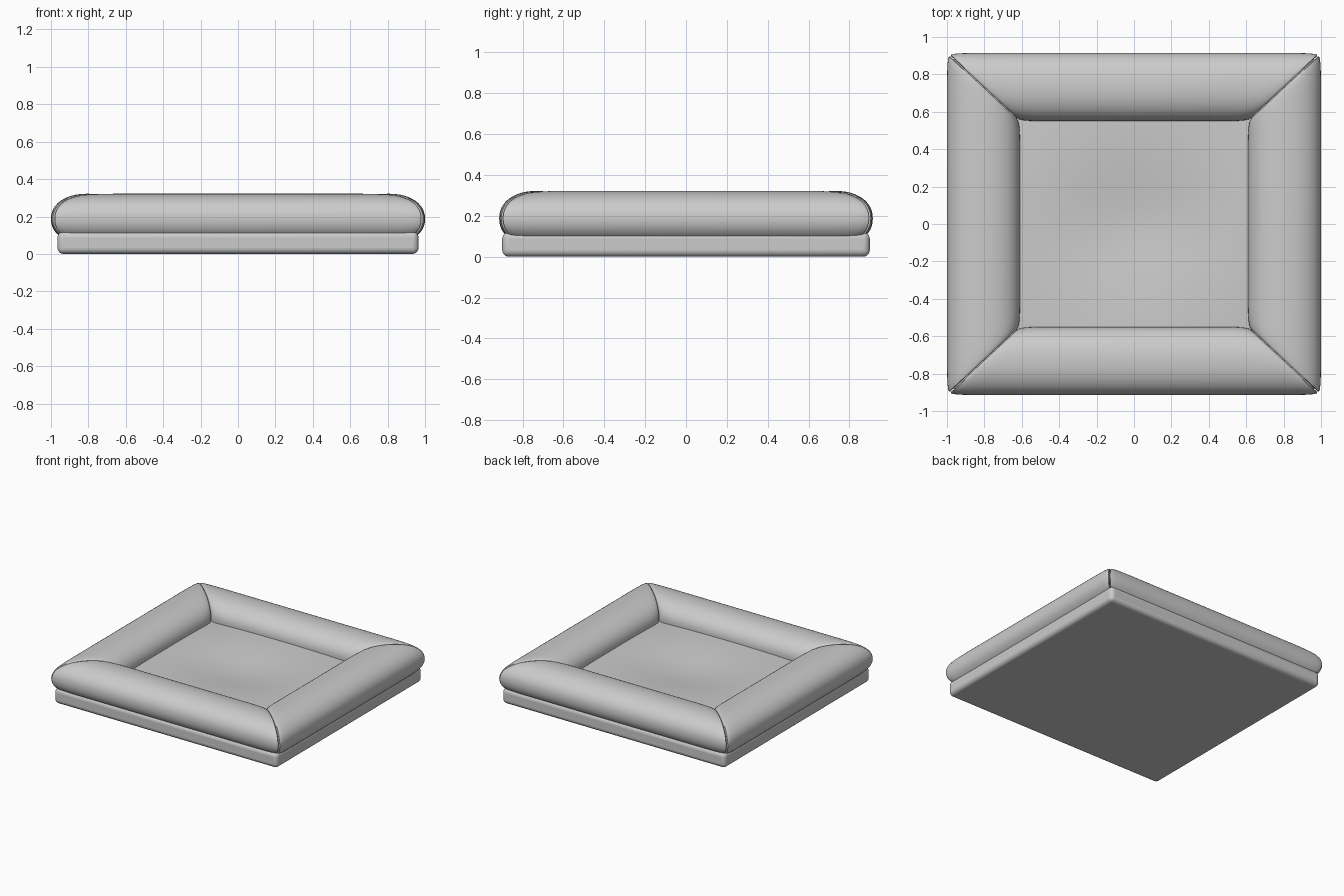
import bpy, bmesh, math

if "Cube" in bpy.data.objects:
    bpy.data.objects.remove(bpy.data.objects["Cube"])

HX, HY = 1.0, 0.915      # outer half sizes of the bolster ring
WX, WY = 0.39, 0.365     # bolster widths (side / front-back)
ZC, HZ = 0.187, 0.135    # bolster centre height and half height


def finish(name, bm, angle=50):
    bmesh.ops.recalc_face_normals(bm, faces=bm.faces)
    me = bpy.data.meshes.new(name)
    bm.to_mesh(me)
    bm.free()
    ob = bpy.data.objects.new(name, me)
    bpy.context.collection.objects.link(ob)
    bpy.ops.object.select_all(action='DESELECT')
    ob.select_set(True)
    bpy.context.view_layer.objects.active = ob
    bpy.ops.object.shade_smooth_by_angle(angle=math.radians(angle))
    return ob


def power(v, e):
    return math.copysign(abs(v) ** e, v)


def bolster(name, along, out, half_len, width, half_out, end_width):
    """Padded roll with mitred, slightly pinched ends."""
    bm = bmesh.new()
    n = 48
    # (fraction along the roll, section scale)
    ends = [(0.80, 1.0), (0.88, 0.995), (0.94, 0.985), (0.975, 0.965),
            (0.99, 0.945), (0.997, 0.90)]
    stations = [(-t, s) for t, s in reversed(ends)] + [(0, 1.0)] + ends
    rings = []
    for t, s in stations:
        ring = []
        for i in range(n):
            a = 2 * math.pi * i / n
            c, d = power(math.cos(a), 0.92), power(math.sin(a), 0.92)
            off = half_out - width / 2 + c * s * width / 2
            u = t * (half_len - end_width / 2 + c * s * end_width / 2)
            z = ZC + d * s * HZ
            ring.append(bm.verts.new((along[0] * u + out[0] * off,
                                      along[1] * u + out[1] * off, z)))
        rings.append(ring)
    for r0, r1 in zip(rings, rings[1:]):
        for i in range(n):
            j = (i + 1) % n
            bm.faces.new((r0[i], r0[j], r1[j], r1[i]))
    bm.faces.new(rings[0])
    bm.faces.new(rings[-1])
    return finish(name, bm)


# base pad with softly rounded edges
bm = bmesh.new()
bmesh.ops.create_cube(bm, size=1)
for v in bm.verts:
    v.co = (v.co.x * 1.93, v.co.y * 1.80, 0.06 + v.co.z * 0.12)
base = finish("base_pad", bm)
bev = base.modifiers.new("soft_edges", 'BEVEL')
bev.width, bev.segments = 0.032, 5

# four bolsters around the rim
for label, s in (("front", -1), ("back", 1)):
    bolster(label + "_bolster", (1, 0), (0, s), HX, WY, HY, WX)
for label, s in (("left", -1), ("right", 1)):
    bolster(label + "_bolster", (0, 1), (s, 0), HY, WX, HX, WY)

# inner cushion: soft top that sags in the middle
bm = bmesh.new()
bmesh.ops.create_grid(bm, x_segments=32, y_segments=32, size=1)
for v in bm.verts:
    x, y = v.co.x * 0.70, v.co.y * 0.64
    corner = 0.025 * (v.co.x * v.co.y) ** 2
    sag = 0.04 * math.exp(-(x / 0.42) ** 2 - (y / 0.32) ** 2)
    v.co = (x, y, 0.19 - corner - sag)
skirt = bmesh.ops.extrude_edge_only(bm, edges=[e for e in bm.edges if e.is_boundary])
for g in skirt["geom"]:
    if isinstance(g, bmesh.types.BMVert):
        g.co.z = 0.08
finish("inner_cushion", bm)
